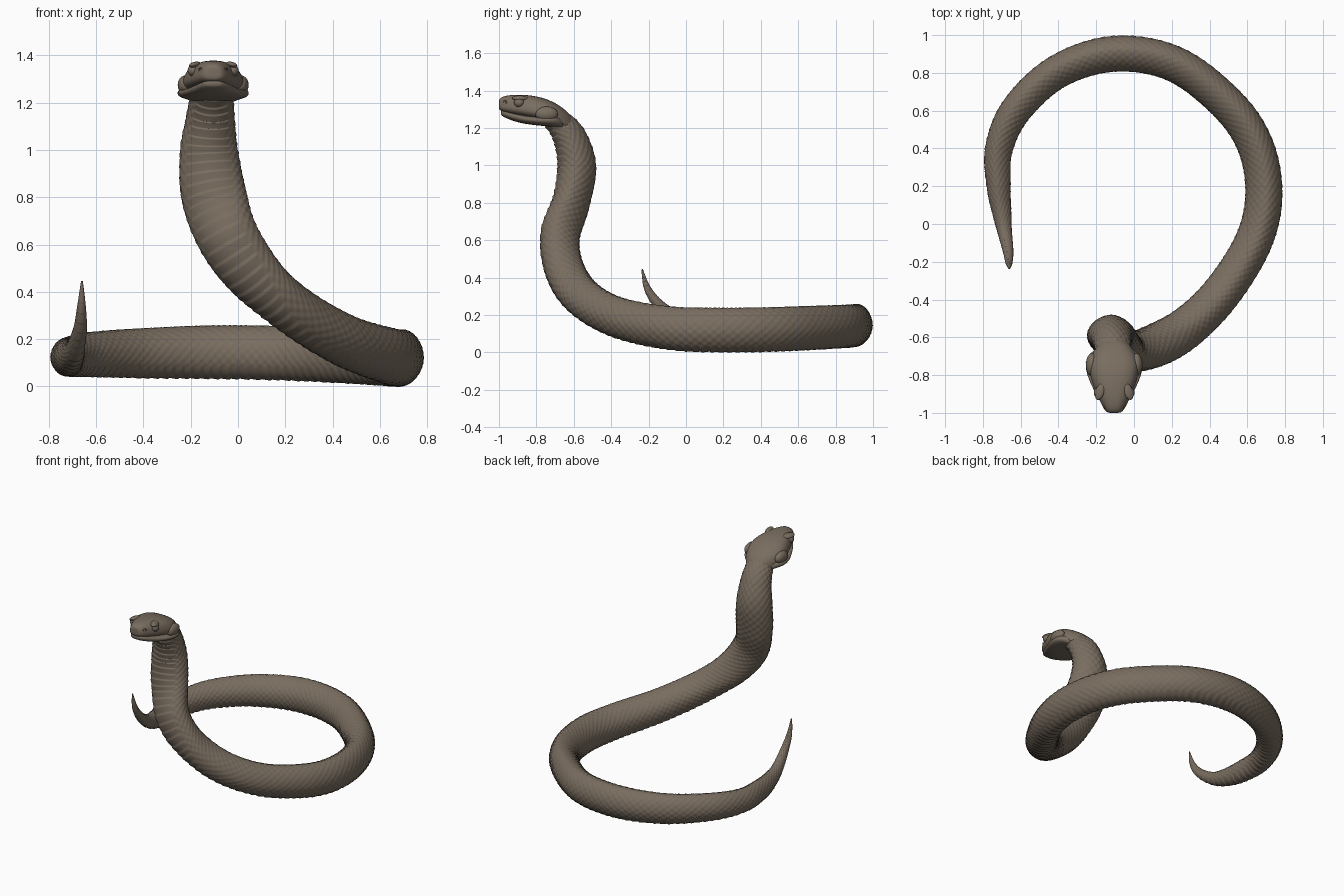
import bpy, bmesh, math
from mathutils import Vector

if "Cube" in bpy.data.objects:
    bpy.data.objects.remove(bpy.data.objects["Cube"])

skin = bpy.data.materials.new("brown skin")
skin.diffuse_color = (0.19, 0.152, 0.115, 1)
skin.use_nodes = True
skin.node_tree.nodes["Principled BSDF"].inputs["Base Color"].default_value = skin.diffuse_color


def smoothstep(t):
    t = max(0.0, min(1.0, t))
    return t * t * (3 - 2 * t)


def spow(v, e):
    return math.copysign(abs(v) ** e, v)


def loft(name, rings, subsurf=0):
    """Skin a list of closed rings and cap both ends."""
    bm = bmesh.new()
    loops = [[bm.verts.new(p) for p in r] for r in rings]
    n = len(loops[0])
    for a, b in zip(loops, loops[1:]):
        for i in range(n):
            j = (i + 1) % n
            bm.faces.new((a[i], a[j], b[j], b[i]))
    bm.faces.new(loops[0])
    bm.faces.new(loops[-1])
    bmesh.ops.recalc_face_normals(bm, faces=bm.faces)
    for f in bm.faces:
        f.smooth = True
    me = bpy.data.meshes.new(name)
    bm.to_mesh(me)
    bm.free()
    me.materials.append(skin)
    ob = bpy.data.objects.new(name, me)
    bpy.context.collection.objects.link(ob)
    if subsurf:
        m = ob.modifiers.new("smooth", 'SUBSURF')
        m.levels = m.render_levels = subsurf
    return ob


def ball(name, loc, size, rot=(0, 0, 0)):
    bpy.ops.mesh.primitive_uv_sphere_add(segments=24, ring_count=14, radius=1,
                                         location=loc, rotation=rot)
    ob = bpy.context.object
    ob.name = name
    ob.scale = size
    bpy.ops.object.shade_smooth()
    ob.data.materials.append(skin)
    return ob


# Body path from tail tip to head: x, y, z, half width, half height
path = [
    (-.66, -.235, .445, .004, .004), (-.662, -.205, .34, .018, .019),
    (-.667, -.14, .25, .028, .030), (-.685, -.04, .175, .038, .042),
    (-.70, .06, .14, .050, .058), (-.717, .20, .125, .063, .075),
    (-.715, .40, .125, .073, .083), (-.62, .61, .135, .083, .095),
    (-.40, .81, .14, .088, .106), (-.10, .902, .145, .094, .114),
    (.22, .845, .14, .094, .116), (.50, .63, .13, .094, .119),
    (.645, .41, .122, .095, .120), (.688, .15, .12, .097, .120),
    (.63, -.10, .132, .099, .117), (.46, -.37, .19, .103, .110),
    (.27, -.555, .30, .110, .106), (.09, -.65, .45, .122, .104),
    (-.035, -.672, .62, .132, .103), (-.10, -.615, .80, .138, .100),
    (-.122, -.585, .98, .124, .104), (-.118, -.607, 1.11, .106, .094),
    (-.112, -.655, 1.20, .094, .080), (-.107, -.73, 1.265, .085, .055),
]
# Smooth interpolation of position and thickness along the path
SUB = 35
pts = [path[0]] + path + [path[-1]]
samples = []
for i in range(1, len(pts) - 2):
    p0, p1, p2, p3 = pts[i - 1:i + 3]
    for k in range(SUB):
        t = k / SUB
        samples.append([0.5 * (2 * b + (c - a) * t + (2 * a - 5 * b + 4 * c - d) * t * t
                               + (3 * b - a - 3 * c + d) * t ** 3)
                        for a, b, c, d in zip(p0, p1, p2, p3)])
samples.append(list(path[-1]))

# Body: egg-shaped rings with belly plates below and small scales above
N = 96
rings, s = [], 0.0
pos = [Vector(q[:3]) for q in samples]
for i, q in enumerate(samples):
    c, w, h = pos[i], q[3], q[4]
    if i:
        s += (c - pos[i - 1]).length
    T = (pos[min(i + 1, len(pos) - 1)] - pos[max(i - 1, 0)]).normalized()
    rise = smoothstep((c.z - .2) / .4)
    out = Vector((c.x, c.y, 0)).normalized() * 0.2
    hint = (Vector((0, 0, 1)) + out).lerp(Vector((0, 1, .6)), rise)
    D = (hint - T * hint.dot(T)).normalized()
    L = T.cross(D)
    amp = min(1.0, w / .08)
    ring = []
    for k in range(N):
        a = 2 * math.pi * k / N
        belly = smoothstep((-math.cos(a) - .55) / .2)
        scale = .0022 * math.cos(2 * math.pi * s / .045) * math.cos(16 * a)
        plate = .006 * ((s / .045) % 1.0 - .6)
        bump = amp * (scale * (1 - belly) + plate * belly)
        e = 1.12 if math.cos(a) > 0 else 1.0
        ring.append(c + L * (spow(math.sin(a), e) * (w + bump))
                    + D * (spow(math.cos(a), e) * (h + bump)))
    rings.append(ring)
loft("body", rings)

# Head: stations of y, bottom z, top z, half width
HX = -.105


def head_part(name, stations, taper, expo):
    out = []
    for y, z0, z1, w in stations:
        ring = []
        for k in range(28):
            a = 2 * math.pi * k / 28
            u, v = spow(math.sin(a), expo), spow(math.cos(a), expo)
            ring.append(Vector((HX + w * u * (1 - taper * (v + 1) / 2), y,
                                (z0 + z1) / 2 + v * (z1 - z0) / 2)))
        out.append(ring)
    return loft(name, out, 1)


head_part("upper_head", [
    (-.60, 1.17, 1.25, .06), (-.64, 1.19, 1.295, .095), (-.69, 1.215, 1.33, .135),
    (-.74, 1.235, 1.354, .152), (-.80, 1.245, 1.371, .146), (-.86, 1.257, 1.378, .124),
    (-.91, 1.268, 1.379, .100), (-.955, 1.28, 1.375, .076), (-.985, 1.288, 1.367, .058),
    (-.998, 1.298, 1.355, .042), (-1.0, 1.308, 1.345, .025)], .28, .75)
head_part("lower_jaw", [
    (-.64, 1.18, 1.25, .07), (-.685, 1.203, 1.27, .125), (-.73, 1.208, 1.268, .150),
    (-.80, 1.214, 1.262, .138), (-.86, 1.222, 1.268, .112), (-.91, 1.233, 1.278, .088),
    (-.955, 1.25, 1.288, .062), (-.982, 1.263, 1.295, .042), (-.99, 1.273, 1.29, .025)],
    -.1, .75)

# Mirrored face details
for side, n in ((-1, "left"), (1, "right")):
    ball(n + "_eye", (HX + side * .086, -.893, 1.336), (.022, .027, .024))
    ball(n + "_brow", (HX + side * .076, -.888, 1.36), (.024, .045, .013),
         (0, side * .25, side * .3))
    ball(n + "_cheek", (HX + side * .118, -.745, 1.275), (.032, .06, .04))
    bpy.ops.mesh.primitive_torus_add(
        location=(HX + side * .054, -.968, 1.338), major_radius=.009, minor_radius=.003,
        major_segments=16, minor_segments=8, rotation=(0, math.pi / 2, -side * .6))
    bpy.context.object.name = n + "_nostril"
    bpy.context.object.data.materials.append(skin)
    bpy.ops.object.shade_smooth()
